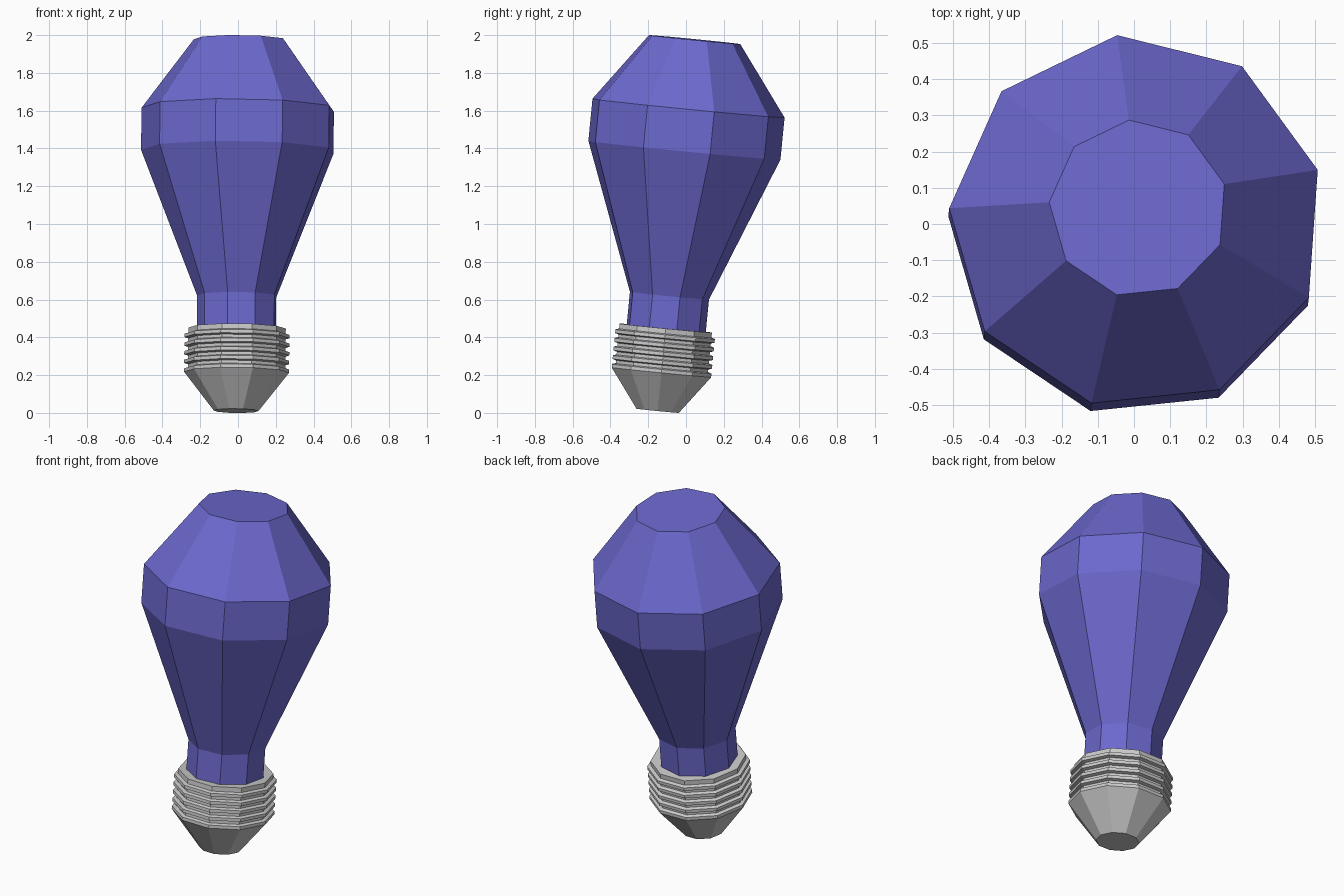
import bpy, bmesh, math
from mathutils import Vector

if "Cube" in bpy.data.objects:
    bpy.data.objects.remove(bpy.data.objects["Cube"])

# The whole bulb leans slightly along this axis
ORIGIN = Vector((-0.01, -0.15, 0.011))
AXIS = Vector((0.022, 0.192, 1.958))
LEAN = Vector((0, 0, 1)).rotation_difference(AXIS)


def lathe(name, profile, sides, start_deg, color=None):
    """Closed faceted solid from (radius, height) rings."""
    bm = bmesh.new()
    rings = []
    for r, h in profile:
        ring = []
        for i in range(sides):
            a = math.radians(start_deg) + math.tau * i / sides
            ring.append(bm.verts.new((r * math.cos(a), r * math.sin(a), h)))
        rings.append(ring)
    for lo, hi in zip(rings, rings[1:]):
        for i in range(sides):
            j = (i + 1) % sides
            bm.faces.new((lo[i], lo[j], hi[j], hi[i]))
    bm.faces.new(rings[0][::-1])
    bm.faces.new(rings[-1])
    mesh = bpy.data.meshes.new(name)
    bm.to_mesh(mesh)
    bm.free()
    obj = bpy.data.objects.new(name, mesh)
    bpy.context.collection.objects.link(obj)
    obj.location = ORIGIN
    obj.rotation_mode = 'QUATERNION'
    obj.rotation_quaternion = LEAN
    if color:
        mat = bpy.data.materials.new(name + "_paint")
        mat.diffuse_color = color
        mat.use_nodes = True
        mat.node_tree.nodes["Principled BSDF"].inputs["Base Color"].default_value = mat.diffuse_color
        mesh.materials.append(mat)
    return obj


# Glass bulb: neck, flare, band, and flat crown
lathe("glass_bulb",
      [(0.214, 0.42), (0.214, 0.612), (0.52, 1.386), (0.52, 1.61), (0.247, 1.975)],
      9, 96, (0.15, 0.14, 0.62, 1))

# Screw base: tapered tip, then repeated thread ridges
profile = [(0.118, 0.0), (0.278, 0.205)]
pitch = 0.046
for k in range(5):
    z = 0.205 + k * pitch
    profile += [(0.278, z + 0.018), (0.258, z + 0.024),
                (0.258, z + 0.040), (0.278, z + pitch)]
profile[-1] = (0.258, 0.44)
lathe("screw_base", profile, 10, 0)
